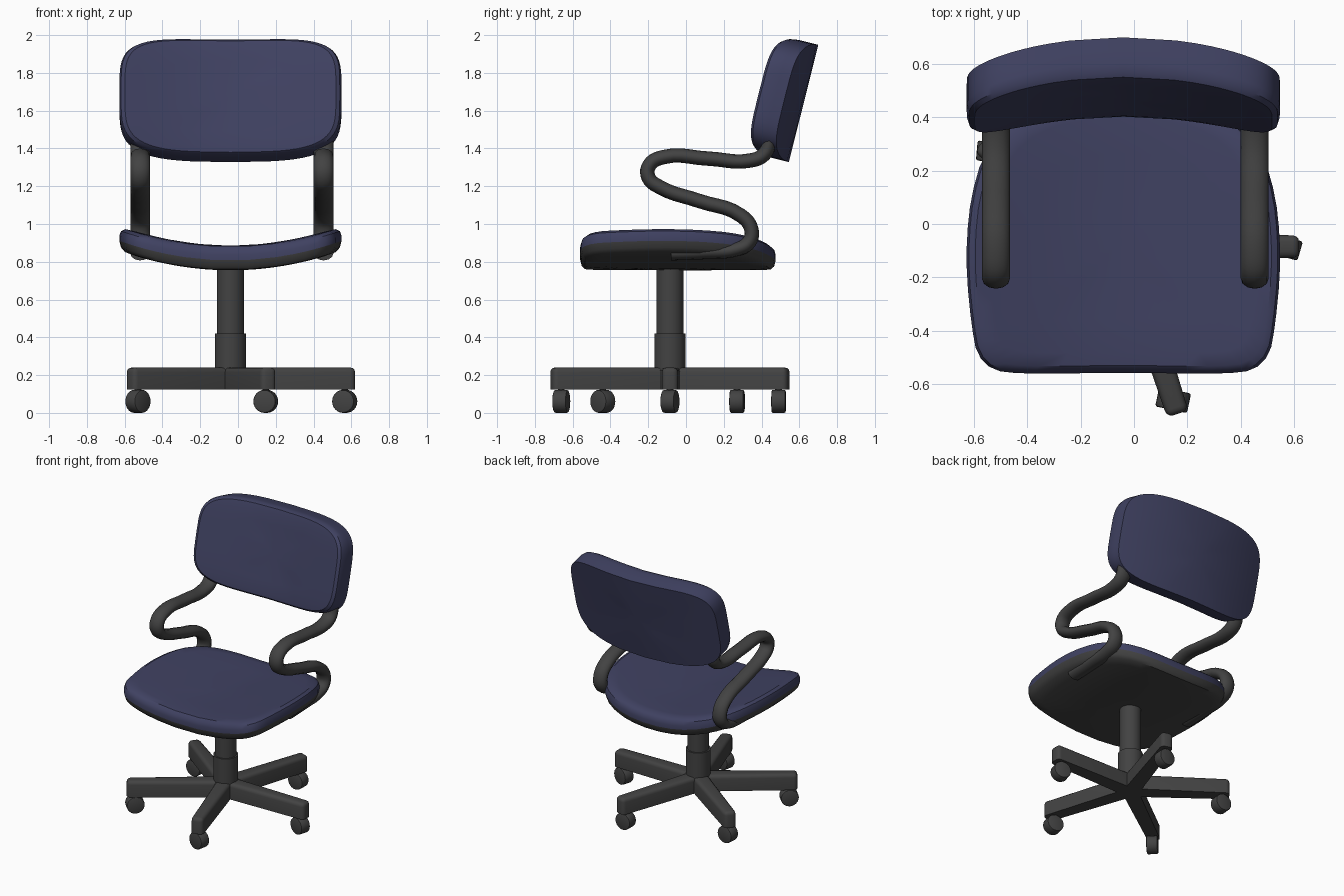
import bpy, bmesh
from math import sin, cos, pi, radians
from mathutils import Matrix, Vector

if "Cube" in bpy.data.objects:
    bpy.data.objects.remove(bpy.data.objects["Cube"])

CX, CY = -0.04, -0.085          # axis of the column


def material(name, rgb):
    m = bpy.data.materials.new(name)
    m.diffuse_color = (*rgb, 1)
    m.use_nodes = True
    m.node_tree.nodes["Principled BSDF"].inputs["Base Color"].default_value = m.diffuse_color
    return m


FABRIC = material("blue_fabric", (0.05, 0.053, 0.12))
PLASTIC = material("dark_plastic", (0.055, 0.055, 0.055))


def smooth(ob, angle=35):
    bpy.ops.object.select_all(action='DESELECT')
    ob.select_set(True)
    bpy.context.view_layer.objects.active = ob
    bpy.ops.object.shade_smooth_by_angle(angle=radians(angle))


def finish(bm, name, mat, loc=(0, 0, 0), rot=(0, 0, 0)):
    bmesh.ops.recalc_face_normals(bm, faces=bm.faces)
    me = bpy.data.meshes.new(name)
    bm.to_mesh(me)
    bm.free()
    ob = bpy.data.objects.new(name, me)
    ob.location, ob.rotation_euler = loc, rot
    me.materials.append(mat)
    bpy.context.collection.objects.link(ob)
    smooth(ob)
    return ob


def pad(name, outline, layers, mat, bend=0.3, mid=0.0, **kw):
    """Stack scaled copies of an outline; the sides curl up by bend * x^2."""
    bm = bmesh.new()
    rings = []
    for s, h in layers:
        pts = outline if s else [(0, mid)]
        rings.append([bm.verts.new((x * s, mid + (y - mid) * s, h + bend * (x * s) ** 2))
                      for x, y in pts])
    n = len(outline)
    for a, b in zip(rings, rings[1:]):
        for i in range(n):
            j = (i + 1) % n
            if len(a) == 1:
                bm.faces.new((a[0], b[i], b[j]))
            elif len(b) == 1:
                bm.faces.new((a[i], a[j], b[0]))
            else:
                bm.faces.new((a[i], a[j], b[j], b[i]))
    return finish(bm, name, mat, **kw)


def chaikin(pts):
    out = []
    for (ax, ay), (bx, by) in zip(pts, pts[1:] + pts[:1]):
        out += [(ax * .75 + bx * .25, ay * .75 + by * .25),
                (ax * .25 + bx * .75, ay * .25 + by * .75)]
    return out


def cylinder(name, r, depth, loc, rot=(0, 0, 0), bevel=0.0, seg=32):
    bm = bmesh.new()
    bmesh.ops.create_cone(bm, cap_ends=True, segments=seg, radius1=r, radius2=r, depth=depth)
    if bevel:
        rim = [e for e in bm.edges if abs(e.verts[0].co.z - e.verts[1].co.z) < 1e-5]
        bmesh.ops.bevel(bm, geom=rim, offset=bevel, segments=2, profile=0.5, affect='EDGES')
    return finish(bm, name, PLASTIC, loc, rot)


# Seat: cushion over a plastic shell, both from one outline
half = [(0.2, -0.56), (0.38, -0.562), (0.49, -0.55), (0.55, -0.49), (0.57, -0.38),
        (0.588, -0.2), (0.588, -0.05), (0.572, 0.1), (0.53, 0.25), (0.44, 0.37),
        (0.3, 0.445), (0.12, 0.475)]
seat_outline = chaikin(half + [(-x, y) for x, y in reversed(half)])
pad("seat_shell", seat_outline,
    [(0, .755), (.3, .755), (.6, .755), (.85, .755), (.95, .758), (.985, .775), (1, .807)],
    PLASTIC, mid=-0.05, loc=(CX, 0, 0))
pad("seat_cushion", seat_outline,
    [(1, .807), (1, .835), (.985, .862), (.945, .88), (.85, .885), (.6, .885),
     (.3, .885), (0, .885)],
    FABRIC, mid=-0.05, loc=(CX, 0, 0))

# Backrest: rounded rectangle, sharp rear rim, soft front, leaning back
def superellipse(a, b, p, n=64):
    f = lambda c: (abs(c) ** (2 / p)) * (1 if c >= 0 else -1)
    return [(a * f(cos(2 * pi * i / n)), b * f(sin(2 * pi * i / n))) for i in range(n)]


pad("backrest", superellipse(0.588, 0.32, 4.3),
    [(0, 0), (.3, 0), (.6, 0), (.85, 0), (1, 0), (1, .05), (1, .1), (.985, .132),
     (.95, .15), (.85, .155), (.6, .155), (.3, .155), (0, .155)],
    FABRIC, loc=(CX, 0.6225, 1.638), rot=(radians(75.9), 0, 0))

# Arms: bent flat tubes linking seat and backrest
path = [(-0.08, .845), (0.1, .852), (0.27, .868), (0.335, .905), (0.345, .975), (0.29, 1.045),
        (0.07, 1.122), (-0.14, 1.196), (-0.198, 1.245), (-0.195, 1.31), (-0.12, 1.354),
        (0.12, 1.346), (0.34, 1.336), (0.415, 1.37), (0.445, 1.45), (0.465, 1.53)]
for side, x in (("left", -0.518), ("right", 0.453)):
    cu = bpy.data.curves.new(side + "_arm", 'CURVE')
    cu.dimensions = '3D'
    cu.bevel_depth, cu.bevel_resolution = 0.038, 4
    cu.resolution_u, cu.use_fill_caps = 5, True
    sp = cu.splines.new('BEZIER')
    sp.bezier_points.add(len(path) - 1)
    for bp, (y, z) in zip(sp.bezier_points, path):
        bp.co = (0, y, z)
        bp.handle_left_type = bp.handle_right_type = 'AUTO'
    ob = bpy.data.objects.new(side + "_arm", cu)
    ob.location.x = x
    ob.scale.x = 1.38
    cu.materials.append(PLASTIC)
    bpy.context.collection.objects.link(ob)
    bpy.ops.object.select_all(action='DESELECT')
    ob.select_set(True)
    bpy.context.view_layer.objects.active = ob
    bpy.ops.object.convert(target='MESH')
    smooth(bpy.context.object, 45)

# Column
cylinder("column_sleeve", 0.083, 0.295, (CX, CY, 0.2725))
cylinder("column_post", 0.072, 0.42, (CX, CY, 0.58))

# Five-star base with casters
wheel_axis = [74, 88, 85, 135, 78]
for i in range(5):
    a = radians(72 * i)
    bm = bmesh.new()
    bmesh.ops.create_cube(bm, size=1)
    for v in bm.verts:
        outer = v.co.x > 0
        v.co = Vector((0.66 if outer else 0.0,
                       v.co.y * (0.084 if outer else 0.11),
                       0.24 if v.co.z > 0 else 0.125))
    edges = [e for e in bm.edges
             if all(v.co.z > 0.2 for v in e.verts) and any(v.co.x > 0.1 for v in e.verts)
             or all(v.co.x > 0.1 for v in e.verts)
             and abs(e.verts[0].co.z - e.verts[1].co.z) > 0.05]
    bmesh.ops.bevel(bm, geom=edges, offset=0.025, segments=3, profile=0.5, affect='EDGES')
    finish(bm, f"base_leg_{i + 1}", PLASTIC, (CX, CY, 0), (0, 0, a))
    wx, wy = CX + 0.605 * cos(a), CY + 0.605 * sin(a)
    t = radians(wheel_axis[i])
    cylinder(f"caster_wheel_{i + 1}", 0.061, 0.075, (wx, wy, 0.061),
             (0, pi / 2, t), bevel=0.008, seg=24)
    cylinder(f"caster_stem_{i + 1}", 0.018, 0.08, (wx, wy, 0.11), seg=12)
